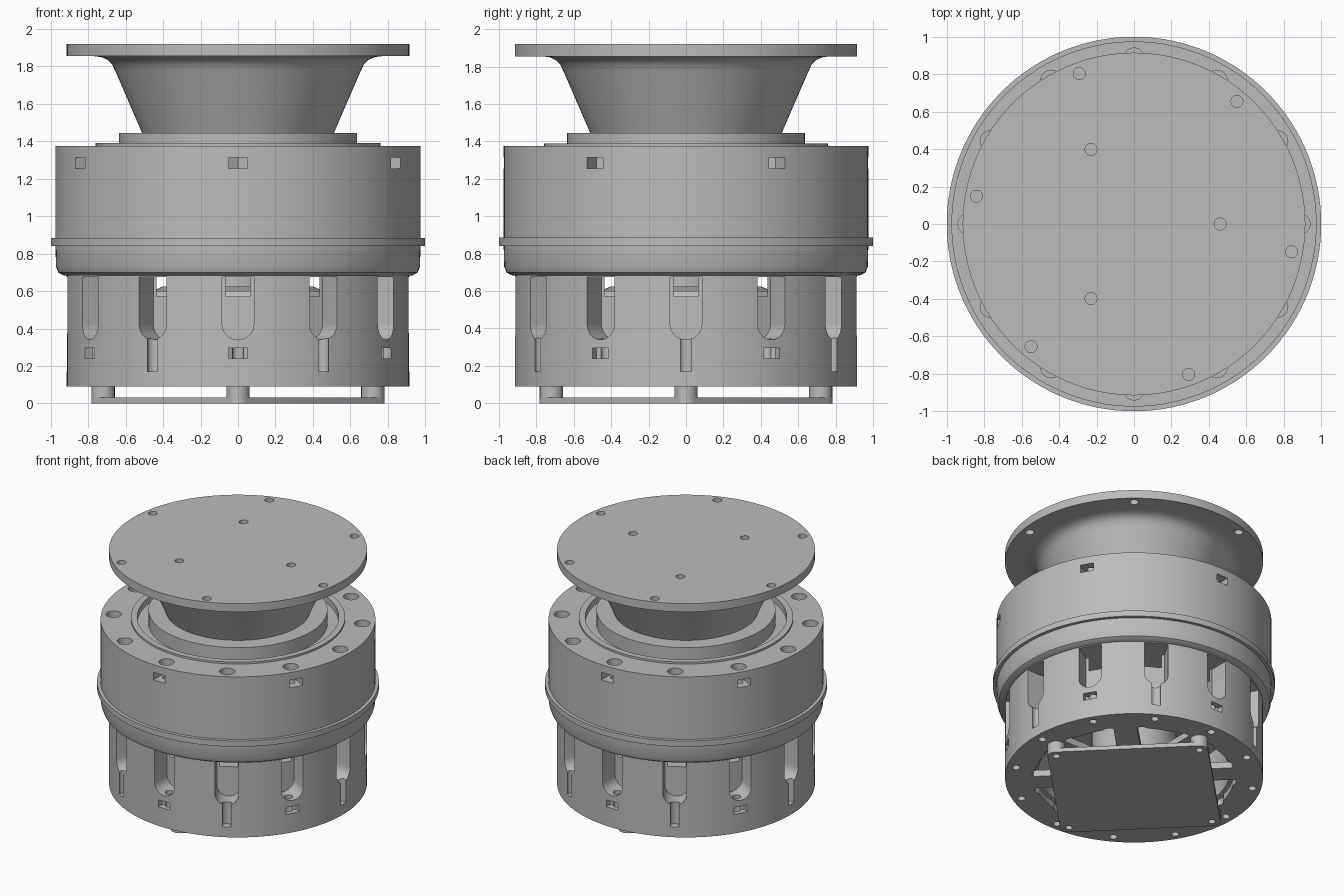
import bpy, bmesh, math
from mathutils import Matrix, Vector

if "Cube" in bpy.data.objects:
    bpy.data.objects.remove(bpy.data.objects["Cube"], do_unlink=True)

grey = bpy.data.materials.new("machined grey")
grey.use_nodes = True
COLOUR = (0.5, 0.5, 0.5, 1)
grey.diffuse_color = COLOUR
grey.node_tree.nodes["Principled BSDF"].inputs["Base Color"].default_value = COLOUR


def finish(name, bm):
    bmesh.ops.recalc_face_normals(bm, faces=bm.faces)
    mesh = bpy.data.meshes.new(name)
    bm.to_mesh(mesh)
    bm.free()
    mesh.materials.append(grey)
    ob = bpy.data.objects.new(name, mesh)
    bpy.context.collection.objects.link(ob)
    return ob


def lathe(name, profile, steps=120):
    """Spin a closed (radius, z) outline around the z axis."""
    bm = bmesh.new()
    verts = [bm.verts.new((r, 0, z)) for r, z in profile]
    edges = [bm.edges.new((a, b)) for a, b in zip(verts, verts[1:] + verts[:1])]
    bmesh.ops.spin(bm, geom=verts + edges, axis=(0, 0, 1), cent=(0, 0, 0),
                   angle=math.tau, steps=steps, use_merge=True)
    bmesh.ops.remove_doubles(bm, verts=bm.verts, dist=1e-4)
    loose = [e for e in bm.edges if not e.link_faces]
    bmesh.ops.delete(bm, geom=loose, context='EDGES')
    return finish(name, bm)


def prism(bm, outline, z0, z1, matrix=Matrix()):
    """Extrude an xy outline from z0 to z1, then place it."""
    low = [bm.verts.new(matrix @ Vector((x, y, z0))) for x, y in outline]
    high = [bm.verts.new(matrix @ Vector((x, y, z1))) for x, y in outline]
    bm.faces.new(low)
    bm.faces.new(high)
    for i in range(len(low)):
        j = (i + 1) % len(low)
        bm.faces.new((low[i], low[j], high[j], high[i]))


def arc(radius, start, end, n, cx=0, cy=0):
    return [(cx + radius * math.cos(math.radians(start + (end - start) * i / n)),
             cy + radius * math.sin(math.radians(start + (end - start) * i / n)))
            for i in range(n + 1)]


def circle(radius, n=20, cx=0, cy=0):
    return arc(radius, 0, 360, n, cx, cy)[:-1]


def spin(degrees):
    return Matrix.Rotation(math.radians(degrees), 4, 'Z')


def cut(ob, angles, shapes, base=Matrix()):
    """Subtract outlines (outline, z0, z1) repeated around the axis."""
    bm = bmesh.new()
    for a in angles:
        for outline, z0, z1 in shapes:
            prism(bm, outline, z0, z1, spin(a) @ base)
    cutter = finish("cutter", bm)
    cutter.hide_render = True
    mod = ob.modifiers.new("cut", 'BOOLEAN')
    mod.operation, mod.solver, mod.object = 'DIFFERENCE', 'EXACT', cutter
    bpy.context.view_layer.objects.active = ob
    bpy.ops.object.modifier_apply(modifier=mod.name)
    bpy.data.objects.remove(cutter, do_unlink=True)


ALL = range(0, 360, 30)
NUTS = range(30, 360, 60)
GROOVES = range(0, 360, 60)
nut_pocket = [(1.1, -0.05), (1.1, 0.05), (0.885, 0.05), (0.855, 0), (0.885, -0.05)]
nut_pocket[2:] = [(0.87, 0.05), (0.84, 0), (0.87, -0.05)]

# Upper housing with rounded lower lip and rim band
upper = lathe("upper_housing", [
    (0, 0.68), (0.90, 0.68), (0.935, 0.685), (0.96, 0.70), (0.972, 0.73), (0.975, 0.84),
    (1, 0.84), (1, 0.885), (0.975, 0.885), (0.975, 1.375), (0.76, 1.375), (0.76, 1.39),
    (0.715, 1.39), (0.715, 1.34), (0, 1.34)])
cut(upper, ALL, [(circle(0.055, 24, 0.885), 1.32, 1.5)])
cut(upper, ALL, [(circle(0.03, 16, 0.885), 1.1, 1.4)])
cut(upper, ALL, [(circle(0.03, 16, 0.84), 0.6, 0.8)])
cut(upper, NUTS, [(nut_pocket, 1.255, 1.315)])

# Lower housing: slotted wall
lower = lathe("lower_housing", [
    (0.74, 0.09), (0.915, 0.09), (0.915, 0.69), (0.76, 0.69), (0.76, 0.57), (0.68, 0.57),
    (0.68, 0.14), (0.74, 0.14)])
# Radial slots: outline drawn in (tangent, height), extruded outwards
slot = arc(0.085, 180, 360, 16, 0, 0.425) + [(0.085, 0.675), (-0.085, 0.675)]
outward = Matrix(((0, 0, 1, 0), (1, 0, 0, 0), (0, 1, 0, 0), (0, 0, 0, 1)))
cut(lower, ALL, [(slot, 0.757, 1.1)], outward)
cut(lower, GROOVES, [(circle(0.036, 20, 0.895), 0.17, 0.45)])
cut(lower, NUTS, [(nut_pocket, 0.24, 0.295)])
cut(lower, NUTS, [(circle(0.03, 16, 0.85), 0.2, 0.45)])
cut(lower, ALL, [(circle(0.028, 16, 0.85), 0.0, 0.16)])

# Spoked floor with rounded wedge openings
floor = lathe("spoked_floor", [(0, 0.09), (0.745, 0.09), (0.745, 0.14), (0, 0.14)])
wedge = (arc(0.05, -60, 20, 5, 0.66, -0.15) + arc(0.71, -9, 9, 8)
         + arc(0.05, -20, 60, 5, 0.66, 0.15) + arc(0.06, 120, 240, 6, 0.38, 0))
cut(floor, range(22, 360, 45), [(wedge, 0, 0.3)], spin(0.5))

# Inner rotor seen through the slots
rotor = lathe("inner_rotor", [
    (0, 0.14), (0.30, 0.14), (0.30, 0.53), (0.68, 0.53), (0.68, 0.57), (0.62, 0.57),
    (0.60, 0.60), (0.46, 0.60), (0.40, 0.625), (0.20, 0.625), (0.20, 0.68), (0, 0.68)])

# Standoffs and rounded square base plate
bm = bmesh.new()
plate = []
for a in range(0, 360, 90):
    c, s = 0.72 * math.cos(math.radians(a)), 0.72 * math.sin(math.radians(a))
    plate += arc(0.062, a - 45, a + 45, 10, c, s)
prism(bm, plate, 0, 0.032)
base_plate = finish("base_plate", bm)
cut(base_plate, range(0, 360, 90), [(circle(0.026, 16, 0.72), -0.1, 0.1)])
bm = bmesh.new()
for a in range(0, 360, 90):
    prism(bm, circle(0.062, 24, 0.72), 0.03, 0.095, spin(a))
standoffs = finish("standoffs", bm)

# Turning collar, cone and mounting flange
collar = lathe("turning_collar", [(0, 1.33), (0.635, 1.33), (0.635, 1.445), (0, 1.445)])
horn = lathe("cone_and_flange", [
    (0, 1.44), (0.51, 1.44), (0.655, 1.775), (0.672, 1.81), (0.695, 1.835), (0.73, 1.85),
    (0.77, 1.855), (0.915, 1.855), (0.915, 1.92), (0, 1.92)])
cut(horn, range(50, 410, 60), [(circle(0.032, 20, 0.855), 1.7, 2)])
cut(horn, range(0, 360, 120), [(circle(0.032, 20, 0.46), 1.85, 2)])

# Smooth the round walls, keep machined edges crisp
for ob in (upper, lower, floor, rotor, base_plate, standoffs, collar, horn):
    bpy.ops.object.select_all(action='DESELECT')
    ob.select_set(True)
    bpy.context.view_layer.objects.active = ob
    bpy.ops.object.shade_smooth_by_angle(angle=math.radians(30))
